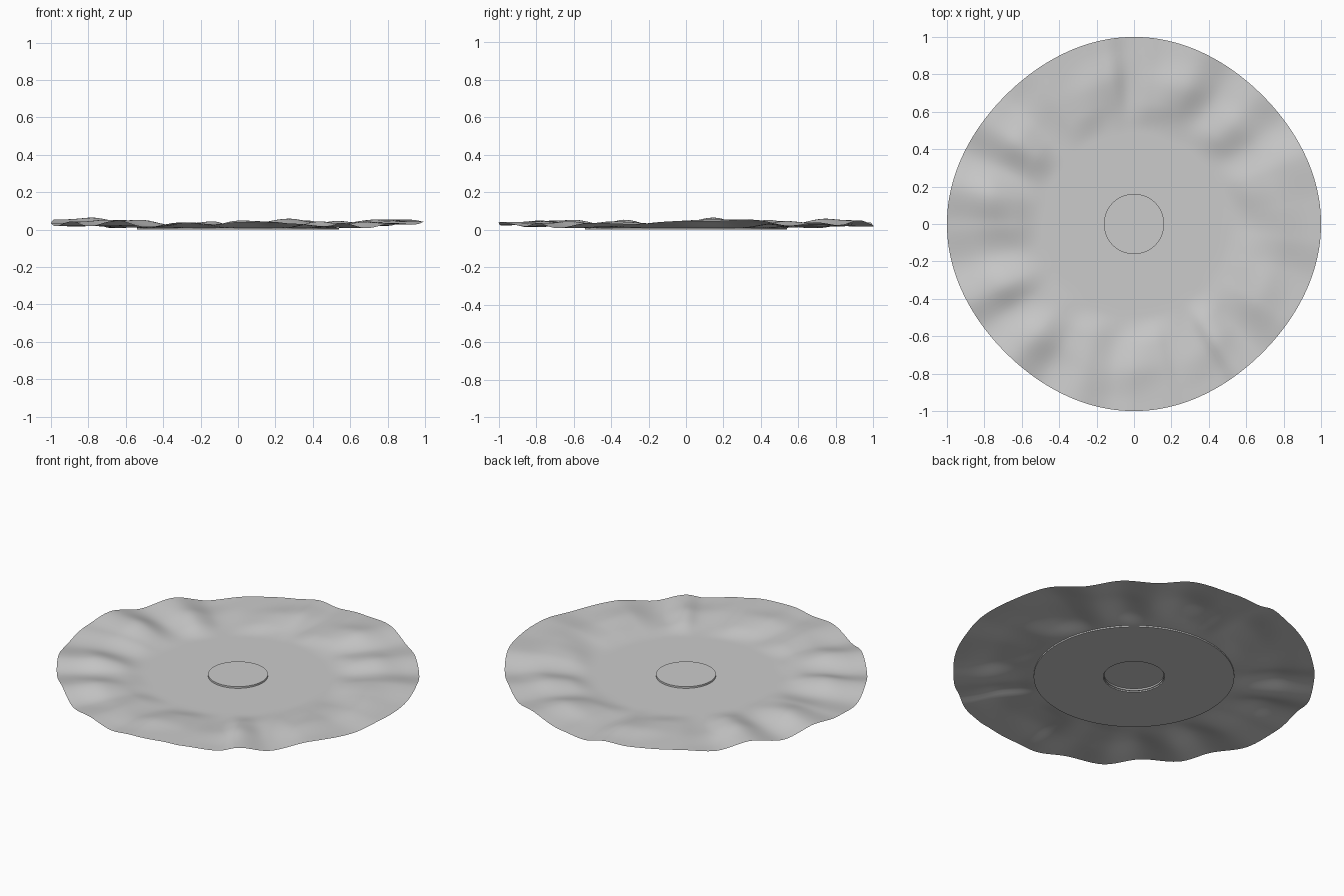
import bpy, bmesh, math

if "Cube" in bpy.data.objects:
    bpy.data.objects.remove(bpy.data.objects["Cube"])

grey = bpy.data.materials.new("plain grey")
grey.diffuse_color = (0.6, 0.6, 0.6, 1)
grey.use_nodes = True
grey.node_tree.nodes["Principled BSDF"].inputs["Base Color"].default_value = grey.diffuse_color
N = 240
BASE = 0.008

# Rim heights: (direction in degrees, rise above the flat middle)
RIM = [(7, .035), (21, .045), (35, .012), (46, .03), (57, .015), (69, .042),
       (83, .02), (92, .009), (99, .03), (107, .018), (122, .015), (134, 0),
       (146, .038), (157, .009), (169, .047), (180, .027), (192, .01),
       (205, .035), (215, .01), (228, .04), (240, .005), (252, .03), (262, .015),
       (270, .03), (281, .033), (287, .024), (299, .009), (305, .027),
       (315, 0), (328, .027), (343, .02), (355, .035), (367, .035)]


def smooth(t):
    t = max(0, min(1, t))
    return t * t * (3 - 2 * t)


def rim_rise(deg):
    deg = (deg - 7) % 360 + 7
    for (a, h), (b, k) in zip(RIM, RIM[1:]):
        if a <= deg <= b:
            return h + (k - h) * smooth((deg - a) / (b - a))
    return RIM[0][1]


def polar_object(name, rings, point, cap=False):
    """Sweep a list of rings round z; point(ring, angle) gives the position."""
    bm = bmesh.new()
    loops = [[bm.verts.new(point(r, 2 * math.pi * i / N)) for i in range(N)]
             for r in rings]
    for inner, outer in zip(loops, loops[1:]):
        for i in range(N):
            j = (i + 1) % N
            bm.faces.new((inner[i], outer[i], outer[j], inner[j]))
    if cap:
        bm.faces.new(loops[0])
    me = bpy.data.meshes.new(name)
    bm.to_mesh(me)
    bm.free()
    me.materials.append(grey)
    ob = bpy.data.objects.new(name, me)
    bpy.context.collection.objects.link(ob)
    bpy.context.view_layer.objects.active = ob
    ob.select_set(True)
    bpy.ops.object.shade_smooth_by_angle(angle=math.radians(30))
    ob.select_set(False)
    return ob


# Wavy sheet: flat middle, ripples growing towards the rim
def sheet_point(r, a):
    w = smooth((r - 0.48) / 0.34)
    bump = 0.006 * smooth((r - 0.5) / 0.15) * smooth((0.95 - r) / 0.2)
    z = BASE + w * rim_rise(math.degrees(a)) + bump * (1 + math.sin(11 * a + 8 * r))
    R = r * (1 - 0.028 * smooth((r - 0.4) / 0.6) * math.sin(2 * a) ** 2)
    return (R * math.cos(a), R * math.sin(a), z)


polar_object("wavy_sheet", [0.16, 0.3, 0.45] + [0.48 + 0.02 * i for i in range(27)],
             sheet_point)


def lathe_point(p, a):
    return (p[0] * math.cos(a), p[0] * math.sin(a), p[1])


# Raised centre disc with its short wall
polar_object("centre_disc", [(0.161, BASE + 0.01), (0.161, BASE)], lathe_point, cap=True)

# Flat foot under the middle
polar_object("foot", [(0.165, BASE - 0.001), (0.165, 0), (0.54, 0), (0.54, BASE)][::-1],
             lathe_point)
